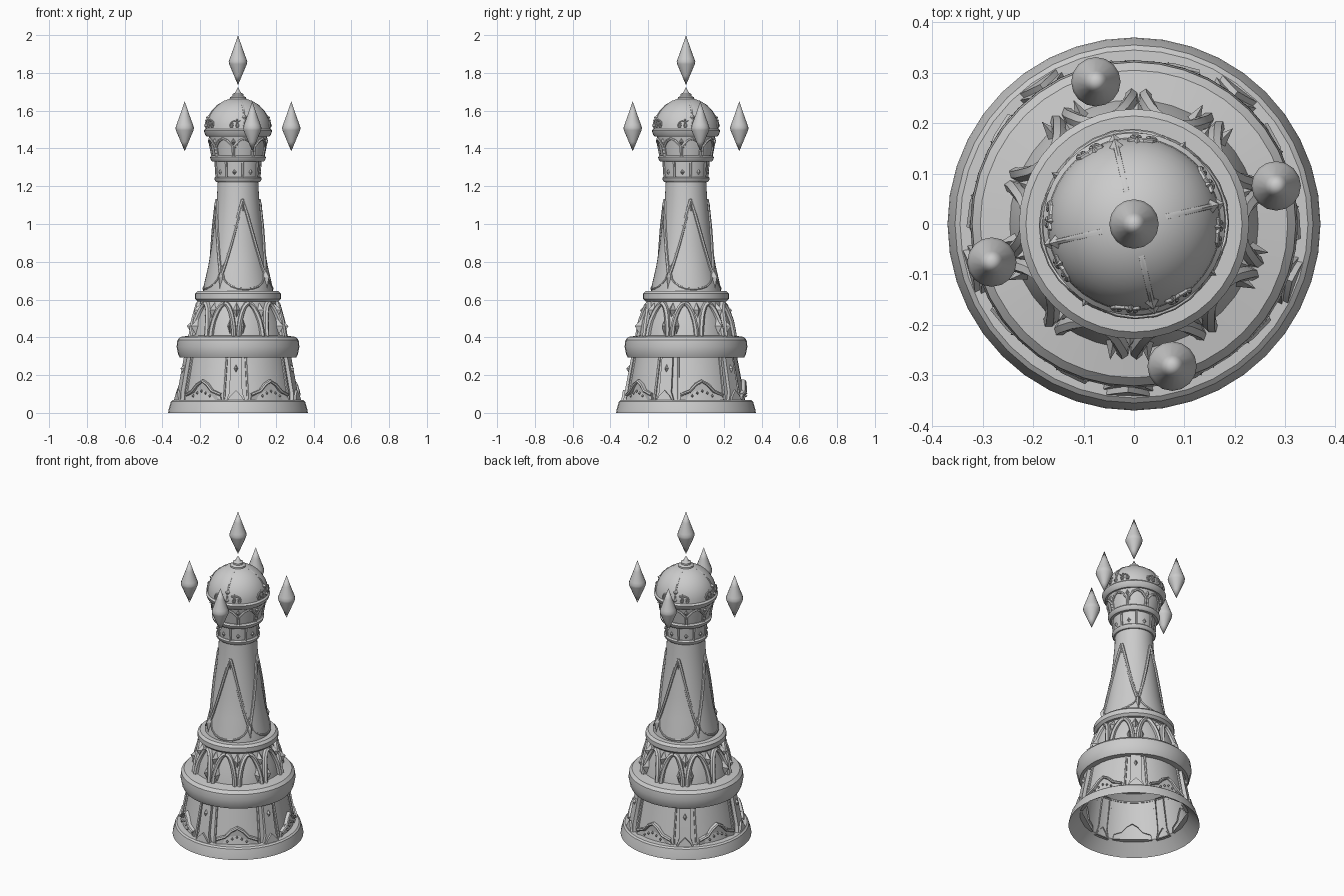
import bpy, bmesh
from math import sin, cos, pi, radians
from mathutils import Vector

if "Cube" in bpy.data.objects:
    bpy.data.objects.remove(bpy.data.objects["Cube"])

stone = bpy.data.materials.new("stone_grey")
stone.use_nodes = True
GREY = (0.6, 0.6, 0.6, 1)
stone.diffuse_color = GREY
stone.node_tree.nodes["Principled BSDF"].inputs["Base Color"].default_value = GREY


def finish(name, bm, angle=35):
    bmesh.ops.recalc_face_normals(bm, faces=bm.faces)
    mesh = bpy.data.meshes.new(name)
    bm.to_mesh(mesh)
    bm.free()
    ob = bpy.data.objects.new(name, mesh)
    bpy.context.collection.objects.link(ob)
    mesh.materials.append(stone)
    bpy.ops.object.select_all(action='DESELECT')
    bpy.context.view_layer.objects.active = ob
    ob.select_set(True)
    bpy.ops.object.shade_smooth_by_angle(angle=radians(angle))
    return ob


def polar(deg, r, z):
    return Vector((r * cos(radians(deg)), r * sin(radians(deg)), z))


def lathe(name, profile, sides=40, closed=False, centre=(0, 0)):
    bm = bmesh.new()
    shift = Vector((*centre, 0))
    rings = []
    for r, z in profile:
        if r == 0:
            rings.append([bm.verts.new(shift + Vector((0, 0, z)))] * sides)
        else:
            rings.append([bm.verts.new(shift + polar(360 * i / sides, r, z)) for i in range(sides)])
    pairs = list(zip(rings, rings[1:])) + ([(rings[-1], rings[0])] if closed else [])
    for a, b in pairs:
        for i in range(sides):
            j = (i + 1) % sides
            quad = list(dict.fromkeys((a[i], a[j], b[j], b[i])))
            bm.faces.new(quad)
    return finish(name, bm)


def hoop(name, r, z0, z1, depth, slope=0.0):
    """Rounded moulding; r is its outermost radius."""
    h = (z1 - z0) / 4
    lathe(name, [(r - depth, z0), (r - h, z0), (r, z0 + h), (r + slope, z1 - h),
                 (r + slope - h, z1), (r - depth, z1)], closed=True)


def radius_at(profile, z):
    for (r0, z0), (r1, z1) in zip(profile, profile[1:]):
        if z0 <= z <= z1:
            return r0 + (r1 - r0) * (z - z0) / (z1 - z0)
    return profile[-1][0] if z > profile[-1][1] else profile[0][0]


def ribbon(bm, path, profile, width, depth, lift=0.0):
    """Ridged strip following (angle, height) points on a turned surface."""
    pts = [polar(a, radius_at(profile, z) + lift, z) for a, z in path]
    rings = []
    for i, p in enumerate(pts):
        tangent = pts[min(i + 1, len(pts) - 1)] - pts[max(i - 1, 0)]
        out = Vector((p.x, p.y, 0)).normalized()
        side = tangent.cross(out).normalized() * width / 2
        ring = [p - side - out * 0.01, p - side * 0.8 + out * depth * 0.6, p + out * depth,
                p + side * 0.8 + out * depth * 0.6, p + side - out * 0.01]
        rings.append([bm.verts.new(v) for v in ring])
    for a, b in zip(rings, rings[1:]):
        for k in range(5):
            bm.faces.new((a[k], a[(k + 1) % 5], b[(k + 1) % 5], b[k]))
    bm.faces.new(rings[0])
    bm.faces.new(rings[-1][::-1])


def plate(bm, outline, profile, thick):
    """Closed (angle, height) outline raised from a turned surface."""
    back = [bm.verts.new(polar(a, radius_at(profile, z) - 0.02, z)) for a, z in outline]
    front = [bm.verts.new(polar(a, radius_at(profile, z) + thick, z)) for a, z in outline]
    n = len(outline)
    for i in range(n):
        j = (i + 1) % n
        bm.faces.new((back[i], back[j], front[j], front[i]))
    bmesh.ops.triangulate(bm, faces=[bm.faces.new(front)])


def gem(bm, angle, z, profile, half_deg, half_h, out):
    r = radius_at(profile, z)
    tip = bm.verts.new(polar(angle, r + out, z))
    rim = [bm.verts.new(polar(angle + da, radius_at(profile, z + dz) - 0.005, z + dz))
           for da, dz in ((half_deg, 0), (0, half_h), (-half_deg, 0), (0, -half_h))]
    for i in range(4):
        bm.faces.new((rim[i], rim[(i + 1) % 4], tip))


LOWER = [(0.315, 0.06), (0.268, 0.31)]
MIDDLE = [(0.25, 0.39), (0.235, 0.48), (0.195, 0.6)]
SHAFT = [(0.187, 0.63), (0.18, 0.68), (0.157, 0.78), (0.138, 0.9), (0.12, 1.05),
         (0.111, 1.15), (0.107, 1.23)]
NECK = [(0.113, 1.24), (0.12, 1.34)]
HEAD = [(0.132, 1.35), (0.155, 1.47)]
DOME = [(0.172 * cos(t * pi / 20), 1.5 + 0.168 * sin(t * pi / 20)) for t in range(10)] + [(0, 1.668)]

# Turned body: open flared foot, hollow lower storey, shaft and dome
lathe("foot", [(0.3, 0.07), (0.37, 0), (0.368, 0.015), (0.355, 0.06), (0.345, 0.068), (0.3, 0.07)])
lathe("lower_wall", LOWER)
lathe("hollow_lining", [(0.3, 0.07), (0.262, 0.3), (0.22, 0.33), (0, 0.33)])
lathe("broad_band", [(0.26, 0.295), (0.308, 0.292), (0.317, 0.31), (0.325, 0.35), (0.321, 0.385),
                     (0.305, 0.402), (0.24, 0.412)], closed=True)
for name, prof in (("middle_wall", MIDDLE), ("shaft", SHAFT), ("neck", NECK), ("head", HEAD), ("dome", DOME)):
    lathe(name, prof)
hoop("middle_ring", 0.228, 0.59, 0.645, 0.06)
hoop("collar_ring", 0.122, 1.222, 1.25, 0.03, 0.003)
hoop("neck_ring", 0.143, 1.33, 1.362, 0.04, 0.005)
hoop("dome_ring", 0.174, 1.462, 1.505, 0.04, 0.007)
lathe("dome_finial", [(0.045, 1.655), (0.043, 1.67), (0.03, 1.678), (0.03, 1.688), (0.016, 1.695), (0, 1.725)], 16)

# Lower storey: five piers with splayed feet and gabled panels between them
piers, gables, trims = bmesh.new(), bmesh.new(), bmesh.new()
PEDIMENT = [(-22, 0.065), (-21, 0.095), (-12, 0.115), (-6, 0.15), (0, 0.168)]
PEDIMENT += [(-a, z) for a, z in reversed(PEDIMENT[:-1])]
for k in range(5):
    a = -92 + 72 * k
    plate(piers, [(a - 9, 0.06), (a + 9, 0.06), (a + 6, 0.11), (a + 6, 0.3),
                  (a - 6, 0.3), (a - 6, 0.11)], LOWER, 0.02)
    plate(piers, [(a - 8, 0.06), (a + 8, 0.06), (a + 5, 0.09), (a, 0.12), (a - 5, 0.09)], LOWER, 0.03)
    gem(piers, a, 0.235, [(r + 0.02, z) for r, z in LOWER], 2.5, 0.025, 0.015)
    for s in (-1, 1):
        ribbon(trims, [(a + s * 12, 0.07), (a + s * 11, 0.3)], LOWER, 0.016, 0.01)
    g = a + 36
    plate(gables, [(g + da, z) for da, z in PEDIMENT], LOWER, 0.012)
    ribbon(gables, [(g + da, z) for da, z in PEDIMENT[1:-1]], LOWER, 0.018, 0.014, 0.01)
    for da, z in ((-10, 0.09), (-5, 0.105), (0, 0.115), (5, 0.105), (10, 0.09)):
        gem(gables, g + da, z, [(r + 0.014, z) for r, z in LOWER], 1.3, 0.009, 0.006)
finish("piers", piers, 25)
finish("gables", gables, 25)
finish("panel_trims", trims)

# Middle storey: ring of pointed arches springing from shared posts
arches, keystones = bmesh.new(), bmesh.new()
for k in range(10):
    a = -92 + 36 * k
    for s in (-1, 1):
        path = [(a + s * 18 - s * 15 * cos(t * pi / 12), 0.4 + 0.18 * sin(t * pi / 12)) for t in range(7)]
        ribbon(arches, path, MIDDLE, 0.028, 0.022)
    gem(keystones, a, 0.545, MIDDLE, 6, 0.045, 0.03)
    if k % 2 == 0:
        for s in (-8, 8):
            gem(keystones, a + s, 0.46, MIDDLE, 4, 0.05, 0.035)
finish("arches", arches)
finish("keystones", keystones, 20)

# Shaft: four tall lancet ribs with slim lozenges at their feet
ribs, lozenges = bmesh.new(), bmesh.new()
for k in range(4):
    a = -77 + 90 * k
    for s in (-1, 1):
        path = [(a + s * 43 * (t / 8) ** 0.85, 1.13 - 0.39 * t / 8) for t in range(9)]
        ribbon(ribs, path, SHAFT, 0.02, 0.011)
        low = [(a + s * 41 * sin(t * pi / 10), 0.655 + 0.08 * (1 - cos(t * pi / 10))) for t in range(6)]
        ribbon(ribs, low, SHAFT, 0.012, 0.006)
    gem(lozenges, a, 1.1, SHAFT, 7, 0.045, 0.016)
    gem(lozenges, a + 45, 0.72, SHAFT, 6, 0.075, 0.022)
finish("lancet_ribs", ribs)
finish("lozenges", lozenges, 20)

# Head and neck: small pointed panels and posts
head_trim, neck_trim = bmesh.new(), bmesh.new()
for k in range(8):
    a = -77 + 45 * k
    ribbon(head_trim, [(a - 20, 1.36), (a - 20, 1.41), (a - 10, 1.44), (a, 1.452),
                       (a + 10, 1.44), (a + 20, 1.41), (a + 20, 1.36)], HEAD, 0.016, 0.009)
    gem(head_trim, a + 22.5, 1.435, HEAD, 6, 0.025, 0.014)
    ribbon(neck_trim, [(a, 1.245), (a, 1.335)], NECK, 0.016, 0.009)
    gem(neck_trim, a + 22.5, 1.275, NECK, 9, 0.022, 0.01)
finish("head_panels", head_trim)
finish("neck_posts", neck_trim)

# Dome: four ridges with knobs, and curled foliage along the rim
ridges = bmesh.new()
for k in range(4):
    a = 13 + 90 * k
    ribbon(ridges, [(a, z) for z in (1.51, 1.54, 1.57, 1.6, 1.63, 1.655)], DOME, 0.013, 0.006)
    gem(ridges, a, 1.565, DOME, 7, 0.025, 0.016)
    gem(ridges, a, 1.52, DOME, 6, 0.02, 0.014)
    for s in (-1, 1):
        curl = [(a + s * (9 + 1.5 * t + 5 * sin(t * 0.9)), 1.53 + 0.018 * cos(t * 0.9)) for t in range(14)]
        ribbon(ridges, curl, DOME, 0.009, 0.007)
        gem(ridges, a + s * 15, 1.55, DOME, 3, 0.012, 0.012)
finish("dome_ornament", ridges)


# Floating crystals: one above the finial, four around the dome
def crystal(name, x, y, z):
    lathe(name, [(0, z), (0.021, z + 0.05), (0.047, z + 0.112), (0.049, z + 0.124), (0.044, z + 0.14),
                 (0.022, z + 0.2), (0, z + 0.265)], 16, centre=(x, y))


crystal("top_crystal", 0, 0, 1.735)
for k in range(4):
    spot = polar(15 + 90 * k, 0.292, 0)
    crystal("side_crystal_%d" % (k + 1), spot.x, spot.y, 1.385)
